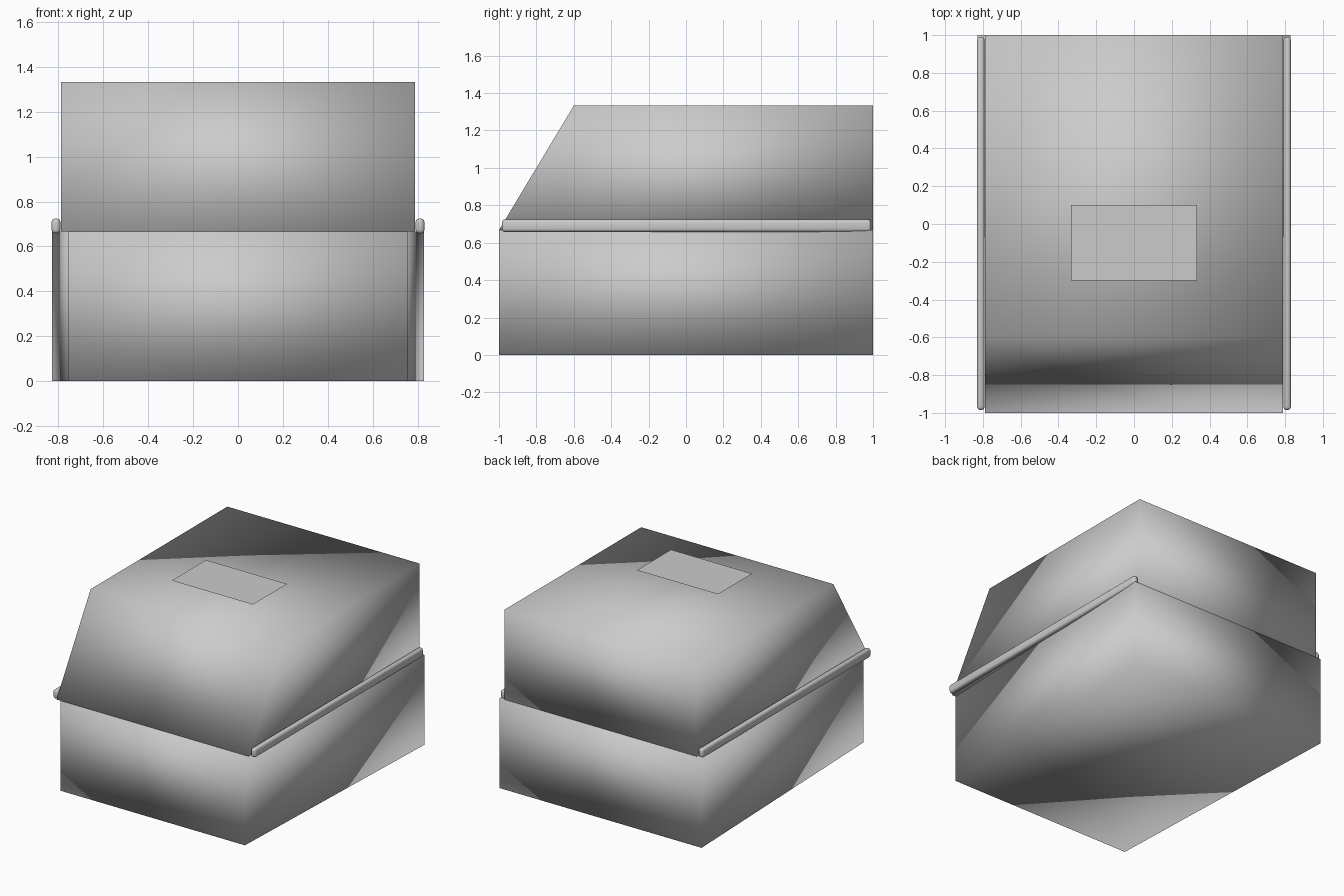
import bpy, bmesh

if "Cube" in bpy.data.objects:
    bpy.data.objects.remove(bpy.data.objects["Cube"])


def make_object(name, bm):
    bmesh.ops.recalc_face_normals(bm, faces=bm.faces)
    mesh = bpy.data.meshes.new(name)
    bm.to_mesh(mesh)
    bm.free()
    obj = bpy.data.objects.new(name, mesh)
    bpy.context.collection.objects.link(obj)
    mesh.polygons.foreach_set("use_smooth", [True] * len(mesh.polygons))
    return obj


def loft(name, ring_a, ring_b):
    """Closed solid between two matching rings of points."""
    bm = bmesh.new()
    a = [bm.verts.new(p) for p in ring_a]
    b = [bm.verts.new(p) for p in ring_b]
    n = len(a)
    bm.faces.new(a)
    bm.faces.new(b)
    for i in range(n):
        j = (i + 1) % n
        bm.faces.new((a[i], a[j], b[j], b[i]))
    return make_object(name, bm)


MID, ROOF, HALF = 0.667, 1.333, 0.788

# Lower body: slightly narrower at the front than at the back
plan = [(-0.757, -1), (0.757, -1), (0.828, 1), (-0.828, 1)]
loft("lower_body", [(x, y, 0) for x, y in plan], [(x, y, MID) for x, y in plan])

# Upper body: side profile with sloped front, extruded across
side = [(-1, MID), (1, MID), (1, ROOF), (-0.6, ROOF)]
loft("upper_body", [(-HALF, y, z) for y, z in side], [(HALF, y, z) for y, z in side])

# Rounded rails along both sides
for label, s in (("left", -1), ("right", 1)):
    bm = bmesh.new()
    bmesh.ops.create_cube(bm, size=1)
    bmesh.ops.scale(bm, verts=bm.verts, vec=(0.04, 1.975, 0.067))
    bmesh.ops.translate(bm, verts=bm.verts, vec=(s * 0.811, 0.0025, 0.691))
    bmesh.ops.bevel(bm, geom=bm.edges[:], offset=0.017, segments=3,
                    profile=0.5, affect='EDGES')
    make_object(label + "_rail", bm)

# Thin panel hovering just above the roof
bm = bmesh.new()
bm.faces.new([bm.verts.new((x, y, 1.403)) for x, y in
              [(-0.333, -0.3), (0.333, -0.3), (0.333, 0.1), (-0.333, 0.1)]])
panel = make_object("roof_panel", bm)
if panel.data.polygons[0].normal.z < 0:
    panel.data.flip_normals()
